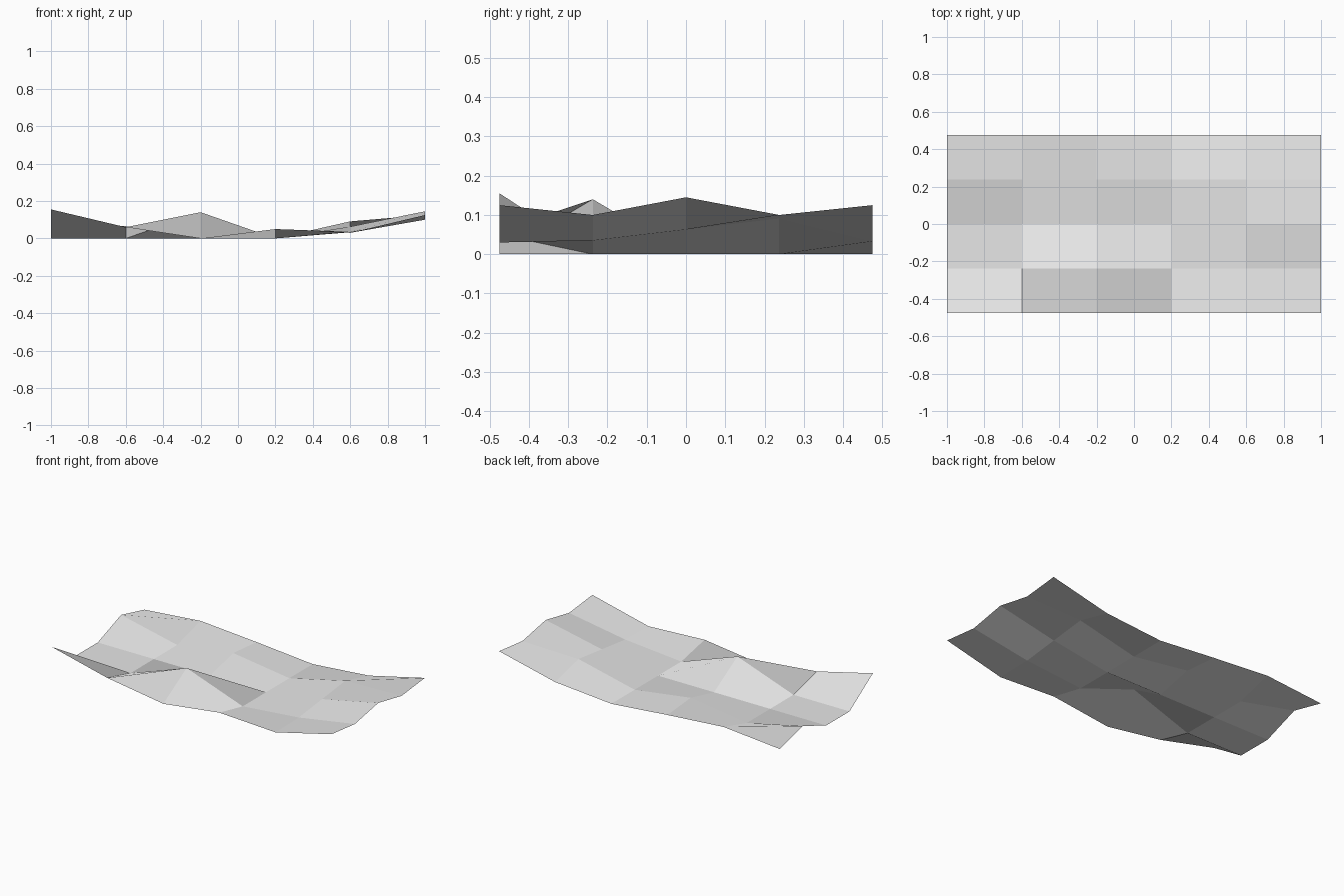
import bpy
import bmesh

cube = bpy.data.objects.get("Cube")
if cube:
    bpy.data.objects.remove(cube, do_unlink=True)

# Sheet size and its height at every grid point, rows from front to back
WIDTH, DEPTH = 2.0, 0.95
HEIGHTS = [
    (0.155, 0.06, 0.0, 0.05, 0.03, 0.125),
    (0.0, 0.0, 0.14, 0.0, 0.035, 0.10),
    (0.0, 0.0, 0.0, 0.0, 0.063, 0.145),
    (0.087, 0.0, 0.055, 0.0, 0.091, 0.10),
    (0.03, 0.065, 0.035, 0.0, 0.033, 0.125),
]

# Plain grey material
grey = bpy.data.materials.new("light grey")
grey.use_nodes = True
grey.diffuse_color = (0.8, 0.8, 0.8, 1)
grey.node_tree.nodes["Principled BSDF"].inputs["Base Color"].default_value = grey.diffuse_color

# Rippled open sheet, flat shaded
bm = bmesh.new()
rows, cols = len(HEIGHTS), len(HEIGHTS[0])
grid = [[bm.verts.new((WIDTH * (i / (cols - 1) - 0.5), DEPTH * (j / (rows - 1) - 0.5), z))
         for i, z in enumerate(row)] for j, row in enumerate(HEIGHTS)]
for near, far in zip(grid, grid[1:]):
    for i in range(cols - 1):
        bm.faces.new((near[i], near[i + 1], far[i + 1], far[i]))

mesh = bpy.data.meshes.new("rippled_sheet")
bm.to_mesh(mesh)
bm.free()
mesh.materials.append(grey)
sheet = bpy.data.objects.new("rippled_sheet", mesh)
bpy.context.collection.objects.link(sheet)
